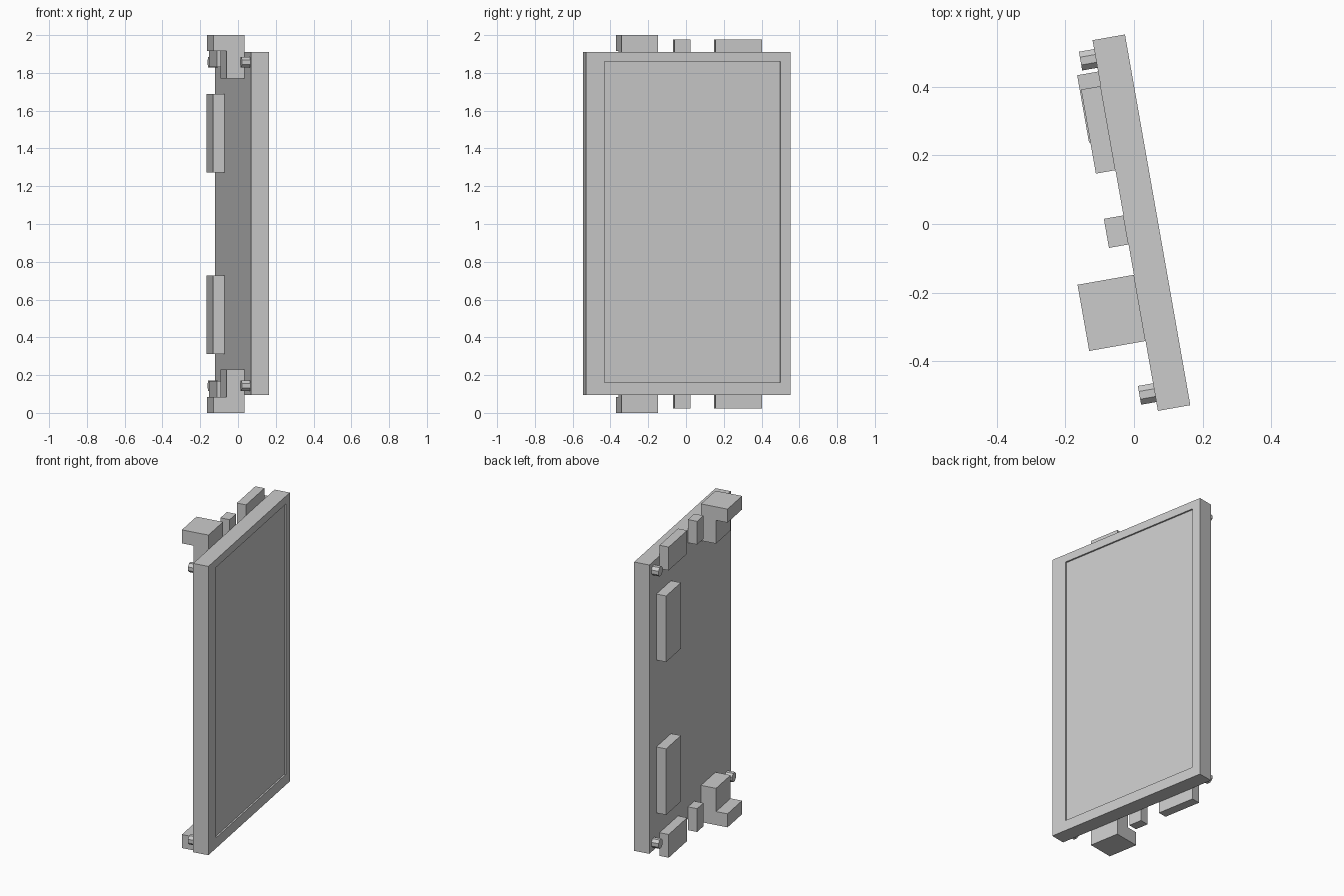
import bpy, bmesh, math
from mathutils import Matrix, Vector

if "Cube" in bpy.data.objects:
    bpy.data.objects.remove(bpy.data.objects["Cube"], do_unlink=True)

GREY = (0.6, 0.6, 0.6, 1)
mat = bpy.data.materials.new("light_grey")
mat.use_nodes = True
mat.diffuse_color = GREY
mat.node_tree.nodes["Principled BSDF"].inputs["Base Color"].default_value = GREY

TURN = Matrix.Rotation(math.radians(10), 4, "Z")
BACK, FACE = -0.026, 0.07      # panel back and display planes
HALF = 0.549                   # half panel width


def finish(name, bm):
    """Turn the part with the whole panel and add it to the scene."""
    bmesh.ops.recalc_face_normals(bm, faces=bm.faces)
    bm.transform(TURN)
    mesh = bpy.data.meshes.new(name)
    bm.to_mesh(mesh)
    bm.free()
    mesh.materials.append(mat)
    obj = bpy.data.objects.new(name, mesh)
    bpy.context.collection.objects.link(obj)
    return obj


def box(name, x, y, z):
    bm = bmesh.new()
    size = [b - a for a, b in (x, y, z)]
    mid = Vector([(a + b) / 2 for a, b in (x, y, z)])
    bmesh.ops.create_cube(bm, size=1, matrix=Matrix.Translation(mid) @ Matrix.Diagonal((*size, 1)))
    return finish(name, bm)


def bracket(name, y, outline):
    """Extrude an outline in x and z along the panel width."""
    bm = bmesh.new()
    face = bm.faces.new([bm.verts.new((px, y[0], pz)) for px, pz in outline])
    out = bmesh.ops.extrude_face_region(bm, geom=[face])
    verts = [v for v in out["geom"] if isinstance(v, bmesh.types.BMVert)]
    bmesh.ops.translate(bm, verts=verts, vec=(0, y[1] - y[0], 0))
    return finish(name, bm)


def peg(name, y, z):
    bm = bmesh.new()
    place = (Matrix.Translation((BACK - 0.0225, y, z)) @ Matrix.Rotation(math.pi / 2, 4, "Y")
             @ Matrix.Rotation(math.pi / 8, 4, "Z"))
    bmesh.ops.create_cone(bm, cap_ends=True, segments=8, radius1=0.03, radius2=0.03,
                          depth=0.045, matrix=place)
    return finish(name, bm)


# Panel body with a shallow recessed screen
bm = bmesh.new()
bmesh.ops.create_cube(bm, size=1, matrix=Matrix.Translation(((BACK + FACE) / 2, 0, 1.002))
                      @ Matrix.Diagonal((FACE - BACK, 2 * HALF, 1.815, 1)))
bm.normal_update()
front = max(bm.faces, key=lambda f: f.normal.x)
bmesh.ops.inset_individual(bm, faces=[front], thickness=0.05)
for v in front.verts:
    v.co.x = FACE - 0.01
    v.co.y = 0.495 if v.co.y > 0 else -0.45
    v.co.z = 1.86 if v.co.z > 1 else 0.16
# Straight recess walls
bmesh.ops.inset_individual(bm, faces=[front], thickness=0)
for f in bm.faces:
    if f is not front:
        for v in f.verts:
            if v not in front.verts[:] and abs(v.co.x - (FACE - 0.01)) < 1e-5:
                v.co.x = FACE
finish("panel_body", bm)

# Rear parts, repeated at the top and bottom
for side, s in (("top", 1), ("bottom", -1)):
    def span(a, b):
        return tuple(sorted((1 + s * a, 1 + s * b)))

    profile = [(BACK, 0.769), (BACK, 1), (-0.193, 1), (-0.193, 0.915), (-0.121, 0.915), (-0.121, 0.769)]
    bracket(side + "_bracket", (-0.342, -0.146), [(px, 1 + s * pz) for px, pz in profile])
    box(side + "_small_block", (-0.084, BACK), (-0.056, 0.03), span(0.83, 0.976))
    box(side + "_wide_block", (-0.084, BACK), (0.164, 0.413), span(0.83, 0.976))
    box(side + "_rear_pad", (-0.088, BACK), (0.257, 0.456), span(0.273, 0.688))
    for edge, y in (("front", -0.495), ("back", 0.495)):
        peg(f"{side}_{edge}_peg", y, 1 + s * 0.856)
